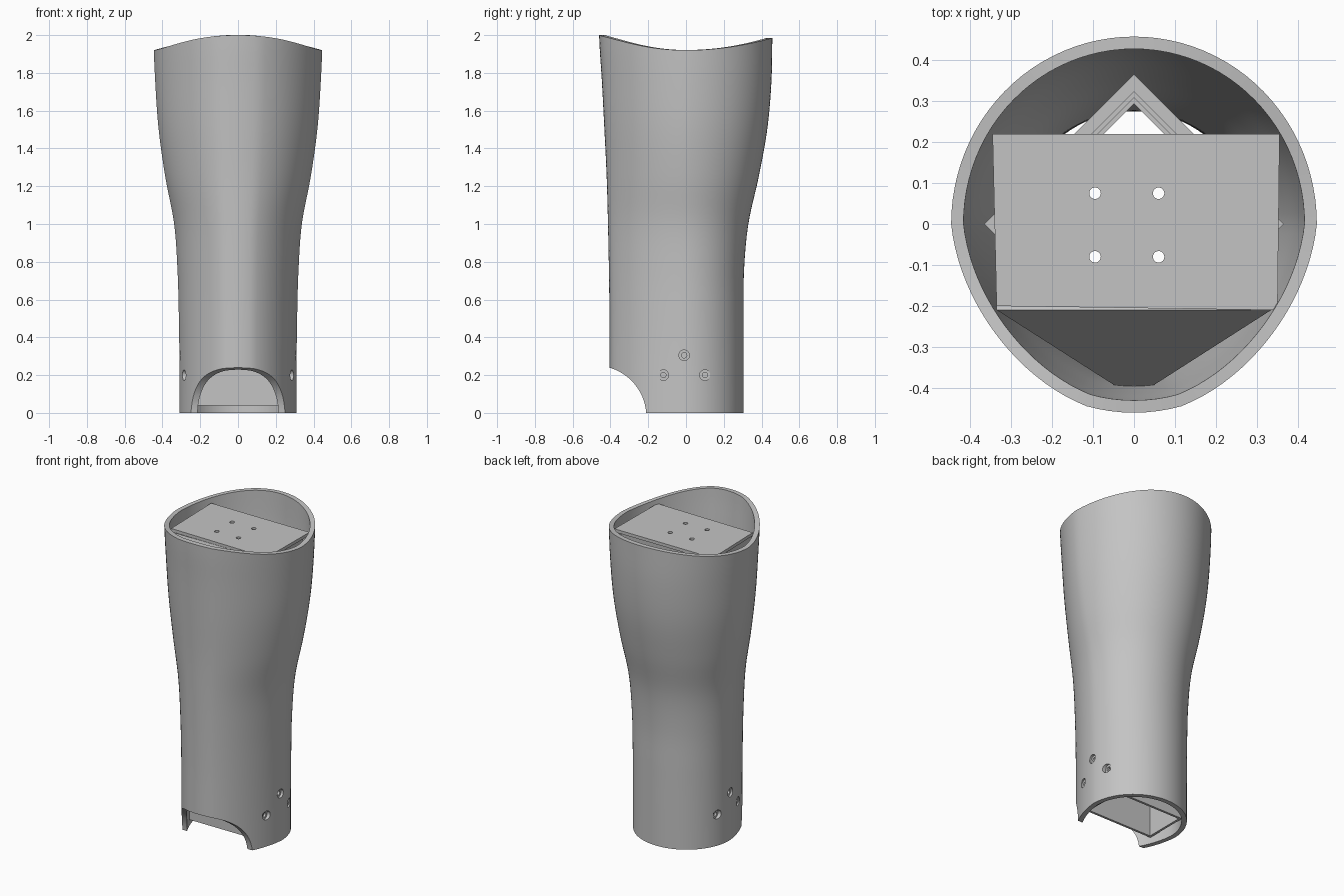
import bpy, bmesh, math
from mathutils import Matrix, Vector

cube = bpy.data.objects.get("Cube")
if cube:
    bpy.data.objects.remove(cube, do_unlink=True)

grey = bpy.data.materials.new("plain_grey")
grey.use_nodes = True
grey.diffuse_color = (0.55, 0.55, 0.55, 1)
grey.node_tree.nodes["Principled BSDF"].inputs["Base Color"].default_value = (0.55, 0.55, 0.55, 1)


def finish(name, bm):
    bmesh.ops.recalc_face_normals(bm, faces=bm.faces)
    mesh = bpy.data.meshes.new(name)
    bm.to_mesh(mesh)
    bm.free()
    mesh.materials.append(grey)
    obj = bpy.data.objects.new(name, mesh)
    bpy.context.collection.objects.link(obj)
    return obj


def select(obj):
    bpy.ops.object.select_all(action='DESELECT')
    obj.select_set(True)
    bpy.context.view_layer.objects.active = obj


def thicken(obj, amount):
    mod = obj.modifiers.new("thickness", 'SOLIDIFY')
    mod.thickness, mod.offset = amount, -1
    mod.use_even_offset = True
    select(obj)
    bpy.ops.object.modifier_apply(modifier=mod.name)


def cut(obj, center, radius, length, axis):
    """Drill a round hole along the given axis."""
    bm = bmesh.new()
    bmesh.ops.create_cone(bm, cap_ends=True, segments=96 if radius > 0.1 else 24,
                          radius1=radius, radius2=radius, depth=length)
    turn = Vector((0, 0, 1)).rotation_difference(Vector(axis)).to_matrix().to_4x4()
    bm.transform(Matrix.Translation(center) @ turn)
    cutter = finish("cutter", bm)
    cutter.hide_render = True
    mod = obj.modifiers.new("cut", 'BOOLEAN')
    mod.operation, mod.solver, mod.object = 'DIFFERENCE', 'EXACT', cutter
    select(obj)
    bpy.ops.object.modifier_apply(modifier=mod.name)
    bpy.data.objects.remove(cutter, do_unlink=True)


def loft(bm, rings):
    loops = [[bm.verts.new(p) for p in ring] for ring in rings]
    n = len(loops[0])
    for low, high in zip(loops, loops[1:]):
        for i in range(n):
            j = (i + 1) % n
            bm.faces.new((low[i], low[j], high[j], high[i]))
    return loops


# Shell outline every quarter unit of height: half width, back reach, front reach
SIDE = [.31, .31, .313, .32, .338, .385, .42, .438, .448]
BACK = [.305, .305, .305, .307, .33, .385, .43, .452, .457]
FRONT = [.405, .405, .405, .408, .413, .42, .432, .445, .46]


def sample(row, z):
    """Smooth curve through evenly spaced values."""
    last = len(row) - 1
    i = min(int(z * 4), last - 1)
    t = z * 4 - i
    a, b, c, d = (row[min(max(k, 0), last)] for k in range(i - 1, i + 3))
    return b + t / 2 * (c - a + t * (2 * a - 5 * b + 4 * c - d + t * (3 * (b - c) + d - a)))


def outline(angle, z):
    s, c = math.sin(angle), math.cos(angle)
    k = 1
    if s < 0:  # slightly flattened flanks beside the shin
        k -= 0.045 * max(0, math.sin(2.4 * math.asin(min(1, -s))))
    reach = sample(BACK if s > 0 else FRONT, z)
    return Vector((k * sample(SIDE, z) * c, k * reach * s, z))


# Curved outer shell with a dipped rim
COLS, ROWS = 96, 40
bm = bmesh.new()
rings = []
for r in range(ROWS + 1):
    ring = []
    for i in range(COLS):
        a = math.tau * i / COLS
        rim = 1.92 + (0.065 if math.sin(a) > 0 else 0.08) * math.sin(a) ** 2
        ring.append(outline(a, rim * r / ROWS))
    rings.append(ring)
loft(bm, rings)
shell = finish("shell", bm)
thicken(shell, 0.03)

# Arched notch at the front of the lower edge
cut(shell, (0, -0.48, -0.02), 0.27, 2, (1, 0, 0))

# Three countersunk screw holes on each side
for y, z in ((-0.12, 0.2), (-0.01, 0.305), (0.1, 0.2)):
    cut(shell, (0, y, z), 0.014, 2, (1, 0, 0))
    reach = FRONT[0] if y < 0 else BACK[0]
    surface = outline(math.asin(y / reach), z).x
    for side in (-1, 1):
        cut(shell, (side * (surface + 0.035), y, z), 0.028, 0.1, (1, 0, 0))
select(shell)
bpy.ops.object.shade_smooth_by_angle(angle=math.radians(30))

# Top plate with four holes
bm = bmesh.new()
corners = ((-.335, -.2), (.35, -.21), (.355, .22), (-.345, .22))
loops = loft(bm, [[(x, y, z) for x, y in corners] for z in (1.89, 1.91)])
for loop in loops:
    bm.faces.new(loop)
plate = finish("top_plate", bm)
for x in (-0.095, 0.06):
    for y in (-0.08, 0.075):
        cut(plate, (x, y, 1.9), 0.014, 0.1, (0, 0, 1))

# Hollow core box, open below and flared towards the plate
bm = bmesh.new()
loft(bm, [[(sx * w, sy * w * 0.59, z) for sx, sy in ((-1, -1), (1, -1), (1, 1), (-1, 1))]
          for z, w in ((0.04, .245), (1.0, .245), (1.89, .33))])
thicken(finish("core_box", bm), 0.015)

# Stacked diamond braces between the core and the shell
for i, (z, radius) in enumerate(((1.2, .335), (1.29, .35), (1.38, .365))):
    bm = bmesh.new()
    loft(bm, [[(radius * math.cos(a), radius * math.sin(a), h)
               for a in (k * math.pi / 2 for k in range(4))] for h in (z, z + 0.03)])
    thicken(finish(f"diamond_brace_{i + 1}", bm), 0.03)

# Sloped prop under the front of the plate
bm = bmesh.new()
bm.faces.new([bm.verts.new(p) for p in ((-.335, -.2, 1.89), (-.03, -.395, 1.35),
                                        (.03, -.395, 1.35), (.335, -.2, 1.89))])
thicken(finish("front_prop", bm), 0.01)
